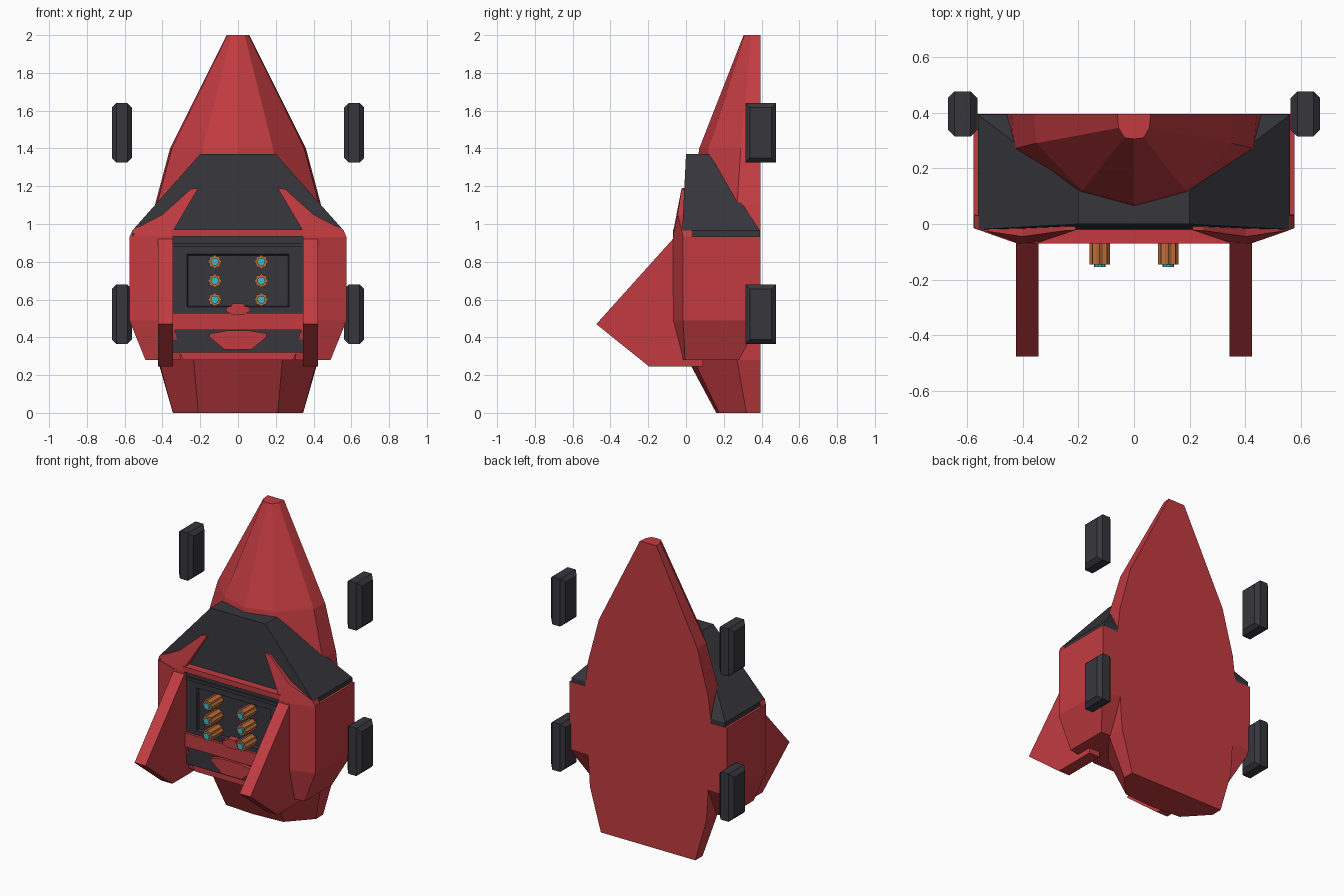
import bpy, bmesh, math

old = bpy.data.objects.get("Cube")
if old:
    bpy.data.objects.remove(old, do_unlink=True)


def material(name, rgb):
    m = bpy.data.materials.new(name)
    m.use_nodes = True
    m.diffuse_color = (*rgb, 1)
    m.node_tree.nodes["Principled BSDF"].inputs["Base Color"].default_value = (*rgb, 1)
    return m


RED = material("red paint", (0.54, 0.044, 0.053))
GREY = material("dark grey", (0.038, 0.037, 0.046))
ORANGE = material("orange", (0.5, 0.15, 0.04))
CYAN = material("cyan", (0.045, 0.48, 0.6))


def finish(name, bm, mat, mirror=False):
    bmesh.ops.recalc_face_normals(bm, faces=bm.faces)
    mesh = bpy.data.meshes.new(name)
    bm.to_mesh(mesh)
    bm.free()
    mesh.materials.append(mat)
    ob = bpy.data.objects.new(name, mesh)
    bpy.context.collection.objects.link(ob)
    if mirror:
        ob.modifiers.new("Mirror", "MIRROR").use_mirror_merge = False
    return ob


def loft(name, rings, mat, mirror=False):
    """Skin closed rings of 3D points and cap both ends."""
    bm = bmesh.new()
    rows = [[bm.verts.new(p) for p in ring] for ring in rings]
    n = len(rows[0])
    for a, b in zip(rows, rows[1:]):
        for i in range(n):
            j = (i + 1) % n
            bm.faces.new((a[i], a[j], b[j], b[i]))
    bm.faces.new(rows[0])
    bm.faces.new(rows[-1])
    return finish(name, bm, mat, mirror)


def rect(x, y0, y1, z):
    return [(-x, y0, z), (x, y0, z), (x, y1, z), (-x, y1, z)]


def front_plate(name, half, y0, y1, mat):
    """Symmetric plate from the +x half of its outline."""
    pts = half + [(-x, z) for x, z in reversed(half)]
    return loft(name, [[(x, y, z) for x, z in pts] for y in (y0, y1)], mat)


def box(name, x, y0, y1, z0, z1, mat):
    return loft(name, [rect(x, y0, y1, z0), rect(x, y0, y1, z1)], mat)


BACK = 0.395

# Main hull: faceted half-round section, flat back
# each row: height, back width, side (x, y), diagonal (x, y), centre y
hull = [
    (0, 0.345, (0.345, 0.32), (0.21, 0.175), 0.16),
    (0.28, 0.425, (0.42, 0.27), (0.235, 0.04), 0.01),
    (0.9, 0.465, (0.45, 0.26), (0.25, 0.04), 0.0),
    (1.1, 0.44, (0.43, 0.27), (0.24, 0.085), 0.03),
    (1.4, 0.36, (0.35, 0.29), (0.185, 0.12), 0.07),
    (2, 0.06, (0.055, 0.345), (0.035, 0.31), 0.305),
]
rings = []
for z, w, s, d, c in hull:
    half = [(w, BACK), s, d]
    ring = half + [(0, c)] + [(-x, y) for x, y in reversed(half)]
    rings.append([(x, y, z) for x, y in ring])
loft("hull", rings, RED)

# Dark tapered hood over the cockpit
loft("hood", [rect(0.56, -0.02, 0.392, 0.92), rect(0.56, -0.02, 0.392, 0.965),
              rect(0.2, 0.0, 0.12, 1.37)], GREY)

# Side pods with chamfered front corners
pods = [
    (0.28, 0.3, 0.4, 0.49, -0.02, -0.005, 0.28),
    (0.49, 0.345, 0.42, 0.575, -0.068, -0.015, BACK),
    (0.935, 0.345, 0.42, 0.575, -0.07, -0.015, BACK),
]
loft("side_pod", [[(xi, yb, z), (xi, yf, z), (xf, yf, z), (xo, yc, z), (xo, yb, z)]
                  for z, xi, xf, xo, yf, yc, yb in pods], RED, True)

# Pointed red blades rising from the pods onto the hood
blade = [(0.345, -0.07, 0.93), (0.42, -0.07, 0.93), (0.575, -0.015, 0.93),
         (0.558, -0.022, 0.968), (0.4, -0.045, 1.05), (0.25, -0.024, 1.185),
         (0.21, -0.022, 1.19), (0.34, -0.066, 0.97)]
loft("pod_blade", [blade, [(x, y + 0.05, z) for x, y, z in blade]], RED, True)

# Forward arms
arm = [(-0.07, 0.92), (-0.475, 0.47), (-0.195, 0.245), (0.09, 0.245), (0.09, 0.92)]
loft("front_arm", [[(x, y, z) for y, z in arm] for x in (0.343, 0.423)], RED, True)

# Console with a recessed panel
console = box("console", 0.345, -0.045, 0.38, 0.32, 0.945, GREY)
bm = bmesh.new()
bm.from_mesh(console.data)
front = min(bm.faces, key=lambda f: f.calc_center_median().y)
bmesh.ops.inset_region(bm, faces=[front], thickness=0.05)
for v in front.verts:
    v.co.x = math.copysign(0.27, v.co.x)
    v.co.z = 0.84 if v.co.z > 0.6 else 0.56
bmesh.ops.inset_region(bm, faces=[front], thickness=0.008)
for v in front.verts:
    v.co.y += 0.018
bm.to_mesh(console.data)
bm.free()

# Console trim
box("console_top_lip", 0.345, -0.055, 0, 0.88, 0.9, GREY)
box("upper_bar", 0.355, -0.07, 0, 0.935, 0.97, RED)
box("lower_bar", 0.345, -0.062, 0, 0.44, 0.53, RED)
front_plate("bottom_sill", [(0.29, 0.28), (0.315, 0.33)], -0.035, 0.25, RED)
front_plate("small_catch", [(0.03, 0.52), (0.065, 0.54), (0.06, 0.56), (0.035, 0.565),
                            (0.03, 0.58)], -0.07, -0.02, RED)
front_plate("lower_tray", [(0.07, 0.335), (0.15, 0.4), (0.15, 0.42), (0.06, 0.435)],
            -0.068, -0.02, RED)


# Ribbed nozzles with glowing cores
def round_ring(cx, cz, y, sides, outer, inner):
    pts = []
    for i in range(sides):
        a = math.tau * i / sides
        r = inner if i % 2 else outer
        pts.append((cx + r * math.cos(a), y, cz + r * math.sin(a)))
    return pts


for i in range(3):
    z = 0.6 + 0.1 * i
    loft(f"nozzle_{i + 1}", [round_ring(0.123, z, y, 16, 0.037, 0.03)
                             for y in (-0.025, -0.145)], ORANGE, True)
    loft(f"nozzle_core_{i + 1}", [round_ring(0.123, z, y, 10, 0.021, 0.021)
                                  for y in (-0.1, -0.155)], CYAN, True)

# Floating bevelled pads beside the hull
for name, z0, z1 in (("upper_pad", 1.325, 1.64), ("lower_pad", 0.365, 0.68)):
    bm = bmesh.new()
    bmesh.ops.create_cube(bm, size=1)
    for v in bm.verts:
        v.co = (0.615 + v.co.x * 0.106, 0.395 + v.co.y * 0.162,
                (z0 + z1) / 2 + v.co.z * (z1 - z0))
    edges = [e for e in bm.edges if abs(e.verts[0].co.x - e.verts[1].co.x) < 0.01]
    bmesh.ops.bevel(bm, geom=edges, offset=0.024, segments=1, affect="EDGES")
    finish(name, bm, GREY, True)
